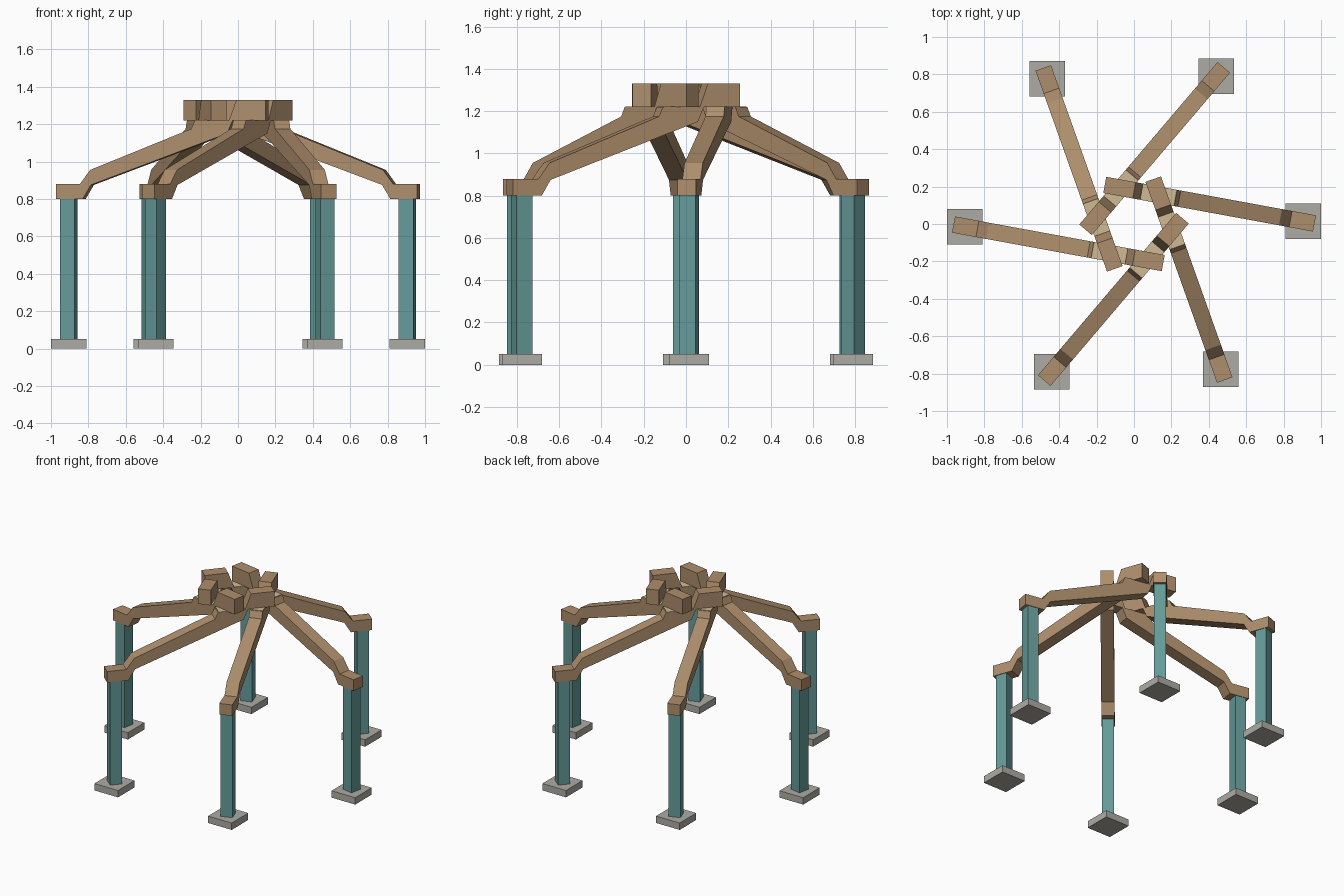
import bpy, bmesh
from math import radians, cos, sin
from mathutils import Matrix, Vector

if "Cube" in bpy.data.objects:
    bpy.data.objects.remove(bpy.data.objects["Cube"])


def material(name, rgb):
    m = bpy.data.materials.new(name)
    m.diffuse_color = (*rgb, 1)
    m.use_nodes = True
    m.node_tree.nodes["Principled BSDF"].inputs["Base Color"].default_value = m.diffuse_color
    return m


WOOD = material("brown_wood", (0.42, 0.27, 0.15))
PALE = material("pale_wood", (0.62, 0.50, 0.30))
TEAL = material("teal_paint", (0.13, 0.33, 0.32))
STONE = material("grey_stone", (0.42, 0.41, 0.37))


def prism(name, outline, width, matrix, mat):
    """Extrude a side outline (length, height) evenly across its width."""
    bm = bmesh.new()
    face = bm.faces.new([bm.verts.new((s, -width / 2, z)) for s, z in outline])
    ext = bmesh.ops.extrude_face_region(bm, geom=[face])
    verts = [v for v in ext["geom"] if isinstance(v, bmesh.types.BMVert)]
    bmesh.ops.translate(bm, verts=verts, vec=(0, width, 0))
    bmesh.ops.recalc_face_normals(bm, faces=bm.faces)
    mesh = bpy.data.meshes.new(name)
    bm.to_mesh(mesh)
    bm.free()
    mesh.materials.append(mat)
    ob = bpy.data.objects.new(name, mesh)
    ob.matrix_world = matrix
    bpy.context.collection.objects.link(ob)
    return ob


def rect(s0, s1, z0, z1):
    return [(s0, z0), (s1, z0), (s1, z1), (s0, z1)]


# Rafter side profile: heel on the post, slope, notched seat, raised lap end
RAFTER = [(0, 0.80), (0.145, 0.80), (0.19, 0.875), (0.93, 1.15), (0.96, 1.22),
          (1.14, 1.22), (1.14, 1.33), (0.98, 1.33), (0.94, 1.22), (0.755, 1.22),
          (0.735, 1.175), (0.185, 0.955), (0.13, 0.88), (0, 0.88)]

for k in range(6):
    turn = radians(60 * k)
    yaw = turn + radians(169.6)
    spin = Matrix.Rotation(turn, 4, 'Z')
    foot = spin @ Vector((0.905, 0.014, 0))
    heel = spin @ Vector((0.965, 0.003, 0))
    aligned = Matrix.Rotation(yaw, 4, 'Z')

    # Square footing, kept in line with the axes
    prism(f"footing_{k + 1}", rect(-0.095, 0.095, 0, 0.05), 0.19,
          Matrix.Translation(foot), STONE)
    # Post, turned to match its rafter
    prism(f"post_{k + 1}", rect(-0.04, 0.04, 0.05, 0.80), 0.08,
          Matrix.Translation(foot) @ aligned, TEAL)
    # Rafter resting on its neighbour
    beam = Matrix.Translation(heel) @ aligned
    prism(f"rafter_{k + 1}", RAFTER, 0.088, beam, WOOD)
    # Pale bearing seat under the crossing rafter
    prism(f"seat_{k + 1}", rect(0.76, 0.938, 1.20, 1.223), 0.086, beam, PALE)
